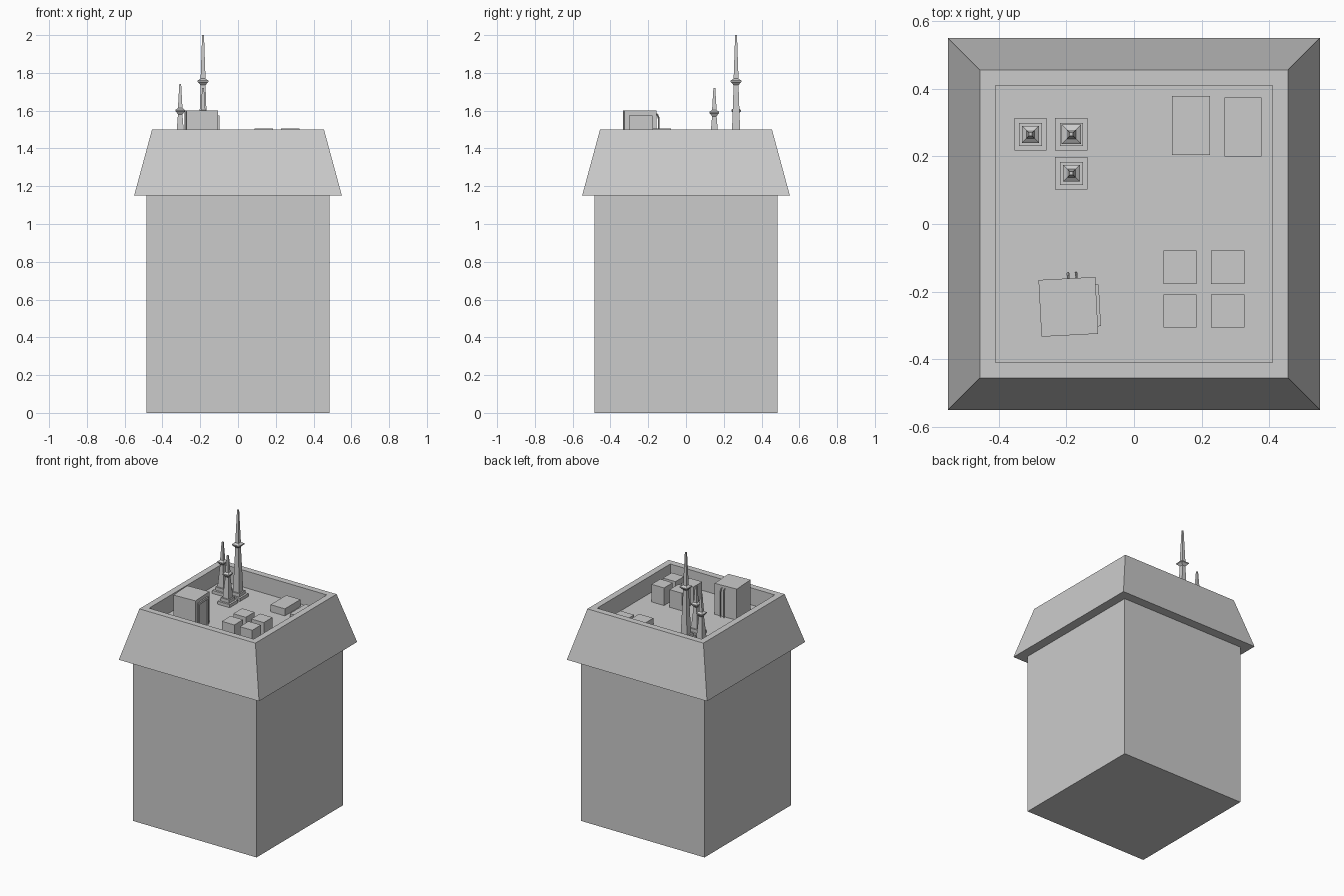
import bpy, bmesh, math
from mathutils import Matrix

if "Cube" in bpy.data.objects:
    bpy.data.objects.remove(bpy.data.objects["Cube"])

FLOOR = 1.38


def finish(bm, name, loc=(0, 0, 0), rot=0.0):
    bmesh.ops.recalc_face_normals(bm, faces=bm.faces)
    mesh = bpy.data.meshes.new(name)
    bm.to_mesh(mesh)
    bm.free()
    ob = bpy.data.objects.new(name, mesh)
    ob.location = loc
    ob.rotation_euler.z = rot
    bpy.context.collection.objects.link(ob)
    return ob


def square_loft(name, profile, loc=(0, 0, 0)):
    """Stack square rings of (half width, z) and cap both ends."""
    bm = bmesh.new()
    rings = [[bm.verts.new((sx * h, sy * h, z))
              for sx, sy in ((-1, -1), (1, -1), (1, 1), (-1, 1))]
             for h, z in profile]
    for a, b in zip(rings, rings[1:]):
        for i in range(4):
            j = (i + 1) % 4
            bm.faces.new((a[i], a[j], b[j], b[i]))
    bm.faces.new(rings[0][::-1])
    bm.faces.new(rings[-1])
    return finish(bm, name, loc)


def box(name, x0, x1, y0, y1, z0, z1, loc=(0, 0, 0), rot=0.0):
    bm = bmesh.new()
    m = (Matrix.Translation(((x0 + x1) / 2, (y0 + y1) / 2, (z0 + z1) / 2))
         @ Matrix.Diagonal((x1 - x0, y1 - y0, z1 - z0, 1)))
    bmesh.ops.create_cube(bm, size=1, matrix=m)
    return finish(bm, name, loc, rot)


# Tower body, overhanging roof, parapet and sunken roof deck in one shell
square_loft("building_shell", [(0.485, 0), (0.485, 1.15), (0.55, 1.15),
                               (0.455, 1.5), (0.41, 1.5), (0.41, FLOOR)])


# Antennas: stepped square plinth, tapered mast, collar and spike
def antenna(name, x, y, collar_z, top, ring, mast):
    c = collar_z
    square_loft(name, [(0.048, FLOOR), (0.048, FLOOR + 0.022),
                       (0.034, FLOOR + 0.022), (0.034, FLOOR + 0.045),
                       (0.024, FLOOR + 0.045), (mast, c - 0.02),
                       (ring * 0.8, c - 0.008), (ring, c - 0.003),
                       (ring, c + 0.004), (ring * 0.8, c + 0.008),
                       (mast, c + 0.014), (0.005, top)], (x, y, 0))


antenna("tall_antenna", -0.185, 0.265, 1.755, 2.0, 0.029, 0.013)
antenna("left_antenna", -0.306, 0.265, 1.60, 1.74, 0.025, 0.012)
antenna("short_antenna", -0.185, 0.15, 1.59, 1.72, 0.025, 0.012)

# Four cooling units
for i, x in enumerate((0.136, 0.277)):
    for j, y in enumerate((-0.257, -0.128)):
        box(f"cooling_unit_{i}_{j}", x - 0.049, x + 0.049, y - 0.049, y + 0.049,
            FLOOR, 1.50 + 0.005 * j)

# Low roof boxes
box("vent_box_inner", 0.113, 0.225, 0.204, 0.379, FLOOR, 1.43)
box("vent_box_outer", 0.267, 0.377, 0.199, 0.374, FLOOR, 1.41)

# Stair hut, turned slightly, with a framed door on its right side
hut = dict(loc=(-0.194, -0.245, 0), rot=math.radians(3))
box("stair_hut", -0.084, 0.084, -0.084, 0.084, FLOOR, 1.6, **hut)
box("door_panel", 0.08, 0.087, -0.05, 0.05, FLOOR, 1.56, **hut)
box("door_frame_front", 0.08, 0.093, -0.062, -0.05, FLOOR, 1.575, **hut)
box("door_frame_back", 0.08, 0.093, 0.05, 0.062, FLOOR, 1.575, **hut)
box("door_frame_top", 0.08, 0.093, -0.05, 0.05, 1.56, 1.575, **hut)

# Two pipes bending out of the back wall of the hut
for i, x in enumerate((0.004, 0.028)):
    cu = bpy.data.curves.new("pipe_path", "CURVE")
    cu.dimensions = "3D"
    cu.bevel_depth = 0.004
    cu.bevel_resolution = 0
    cu.use_fill_caps = True
    sp = cu.splines.new("POLY")
    pts = [(0.08, 1.582), (0.092, 1.58), (0.099, 1.565), (0.1, 1.54), (0.1, FLOOR)]
    sp.points.add(len(pts) - 1)
    for p, (y, z) in zip(sp.points, pts):
        p.co = (x, y, z, 1)
    sp.use_smooth = False
    pipe = bpy.data.objects.new(f"wall_pipe_{i}", cu)
    pipe.location = hut["loc"]
    pipe.rotation_euler.z = hut["rot"]
    bpy.context.collection.objects.link(pipe)
